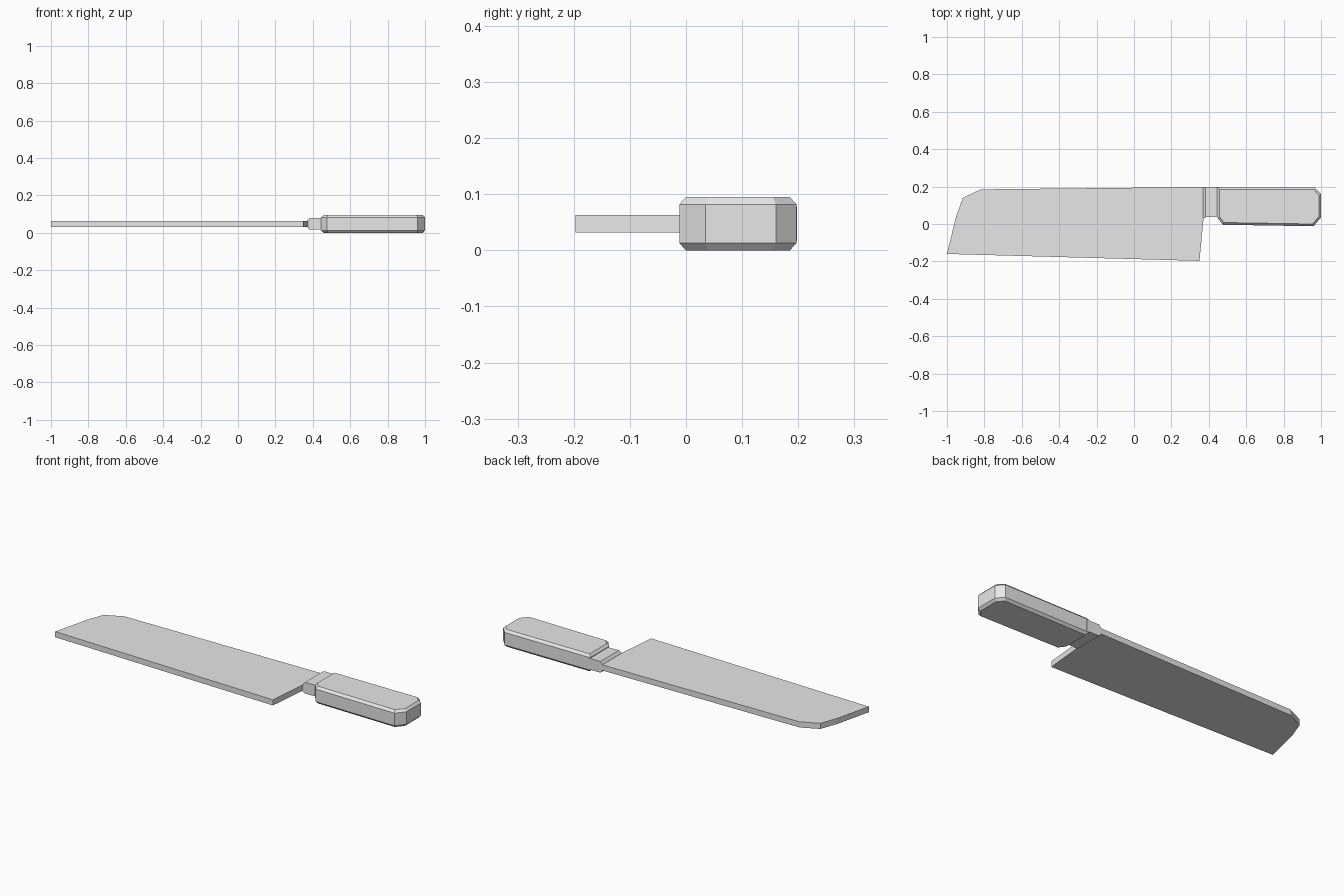
import bpy
import bmesh
from mathutils import Vector

cube = bpy.data.objects.get("Cube")
if cube:
    bpy.data.objects.remove(cube, do_unlink=True)

grey = bpy.data.materials.new("plain grey")
grey.use_nodes = True
grey.diffuse_color = (0.8, 0.8, 0.8, 1)
grey.node_tree.nodes["Principled BSDF"].inputs["Base Color"].default_value = grey.diffuse_color


def loft(name, rings):
    """Skin a stack of equal-sized rings and cap both ends."""
    bm = bmesh.new()
    loops = [[bm.verts.new(p) for p in ring] for ring in rings]
    n = len(loops[0])
    for a, b in zip(loops, loops[1:]):
        for i in range(n):
            j = (i + 1) % n
            bm.faces.new((a[i], a[j], b[j], b[i]))
    bm.faces.new(loops[0][::-1])
    bm.faces.new(loops[-1])
    bmesh.ops.recalc_face_normals(bm, faces=bm.faces[:])
    mesh = bpy.data.meshes.new(name)
    bm.to_mesh(mesh)
    bm.free()
    mesh.materials.append(grey)
    obj = bpy.data.objects.new(name, mesh)
    bpy.context.collection.objects.link(obj)
    return obj


def inset(outline, d):
    """Offset a counter-clockwise outline inwards by d."""
    pts = [Vector(p) for p in outline]
    result = []
    for i, p in enumerate(pts):
        e1 = (p - pts[i - 1]).normalized()
        e2 = (pts[(i + 1) % len(pts)] - p).normalized()
        n1, n2 = Vector((-e1.y, e1.x)), Vector((-e2.y, e2.x))
        result.append(p + (n1 + n2) * d / (1 + n1.dot(n2)))
    return result


def level(outline, z):
    return [(p[0], p[1], z) for p in outline]


# Blade: flat plate with a clipped tip
blade = [(-1, -0.16), (0.35, -0.197), (0.372, 0.035), (0.372, 0.198),
         (-0.82, 0.185), (-0.915, 0.14), (-0.95, 0.045)]
loft("blade", [level(blade, 0.032), level(blade, 0.063)])

# Bolster: block flaring from the blade thickness
sections = [(0.37, 0.03, 0.016), (0.382, 0.036, 0.031), (0.46, 0.04, 0.031)]
loft("bolster", [[(x, y, 0.0475 + s * h) for y, s in
                  ((low, -1), (0.198, -1), (0.198, 1), (low, 1))]
                 for x, low, h in sections])

# Handle: block with cut corners and bevelled rims
handle = [(0.475, -0.004), (0.96, -0.012), (1, 0.035), (1, 0.16),
          (0.965, 0.197), (0.445, 0.197), (0.445, 0.035)]
rim = inset(handle, 0.012)
loft("handle", [level(rim, 0), level(handle, 0.013),
                level(handle, 0.082), level(rim, 0.095)])
